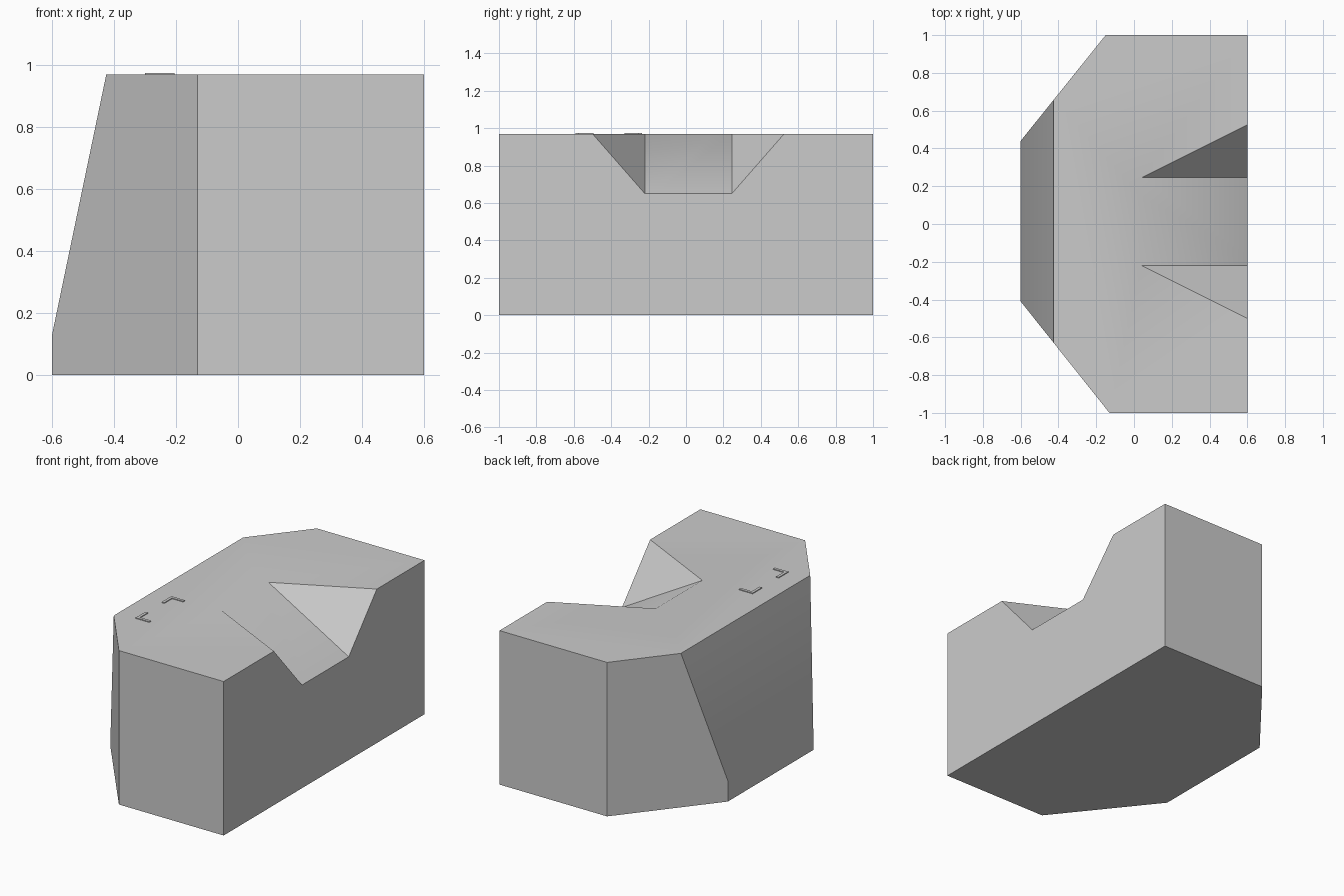
import bpy, bmesh
from math import radians
from mathutils import Vector

cube = bpy.data.objects.get("Cube")
if cube:
    bpy.data.objects.remove(cube, do_unlink=True)

TOP = 0.97

grey = bpy.data.materials.new("plain grey")
grey.use_nodes = True
colour = (0.6, 0.6, 0.6, 1)
grey.diffuse_color = colour
grey.node_tree.nodes["Principled BSDF"].inputs["Base Color"].default_value = colour


def finish(name, bm):
    bmesh.ops.recalc_face_normals(bm, faces=bm.faces)
    mesh = bpy.data.meshes.new(name)
    bm.to_mesh(mesh)
    bm.free()
    mesh.materials.append(grey)
    obj = bpy.data.objects.new(name, mesh)
    bpy.context.collection.objects.link(obj)
    return obj


def prism(outline, z0, z1):
    bm = bmesh.new()
    face = bm.faces.new([bm.verts.new((x, y, z0)) for x, y in outline])
    up = bmesh.ops.extrude_face_region(bm, geom=[face], use_keep_orig=True)["geom"]
    bmesh.ops.translate(bm, vec=(0, 0, z1 - z0),
                        verts=[v for v in up if isinstance(v, bmesh.types.BMVert)])
    return bm


# Body: six-sided block with its far side sloped above a low foot
bm = prism([(0.6, -1), (0.6, 1), (-0.15, 1), (-0.6, 0.44), (-0.6, -0.41), (-0.13, -1)], 0, TOP)
foot, brow = Vector((-0.6, 0, 0.13)), Vector((-0.425, 0, TOP))
slope = brow - foot
cut = bmesh.ops.bisect_plane(bm, geom=bm.verts[:] + bm.edges[:] + bm.faces[:],
                             plane_co=foot, plane_no=(-slope.z, 0, slope.x), clear_outer=True)
rim = [e for e in cut["geom_cut"] if isinstance(e, bmesh.types.BMEdge)]
rim += [e for e in bm.edges if e.is_boundary and e not in rim]
bmesh.ops.holes_fill(bm, edges=rim)
bmesh.ops.remove_doubles(bm, verts=bm.verts, dist=0.0005)
body = finish("body", bm)

# Flared ramp notch, with the cutter carried past the surfaces
lift, end = 0.1, 0.7
fall = 0.32 / 0.56
start = 0.04 - lift / fall
flare = (end - start) * 0.5
bm = bmesh.new()
for y, side in ((-0.22, -1), (0.245, 1)):
    bm.verts.new((start, y, TOP + lift))
    bm.verts.new((end, y, TOP + lift - (end - start) * fall))
    bm.verts.new((end, y + side * flare, TOP + lift))
bmesh.ops.convex_hull(bm, input=bm.verts)
cutter = finish("notch_cutter", bm)
cutter.hide_render = True

mod = body.modifiers.new("notch", "BOOLEAN")
mod.operation = "DIFFERENCE"
mod.solver = "EXACT"
mod.object = cutter
bpy.ops.object.select_all(action="DESELECT")
bpy.context.view_layer.objects.active = body
body.select_set(True)
bpy.ops.object.modifier_apply(modifier=mod.name)
bpy.data.objects.remove(cutter, do_unlink=True)
bpy.ops.object.shade_smooth_by_angle(angle=radians(31))

# Two raised corner marks on the top, opening toward each other
arm, width = 0.095, 0.018
for name, y, d in (("front_corner_mark", -0.59, 1), ("back_corner_mark", -0.235, -1)):
    shape = [(0, 0), (arm, 0), (arm, width), (width, width), (width, arm), (0, arm)]
    finish(name, prism([(-0.3 + u, y + d * v) for u, v in shape], TOP - 0.002, TOP + 0.005))
